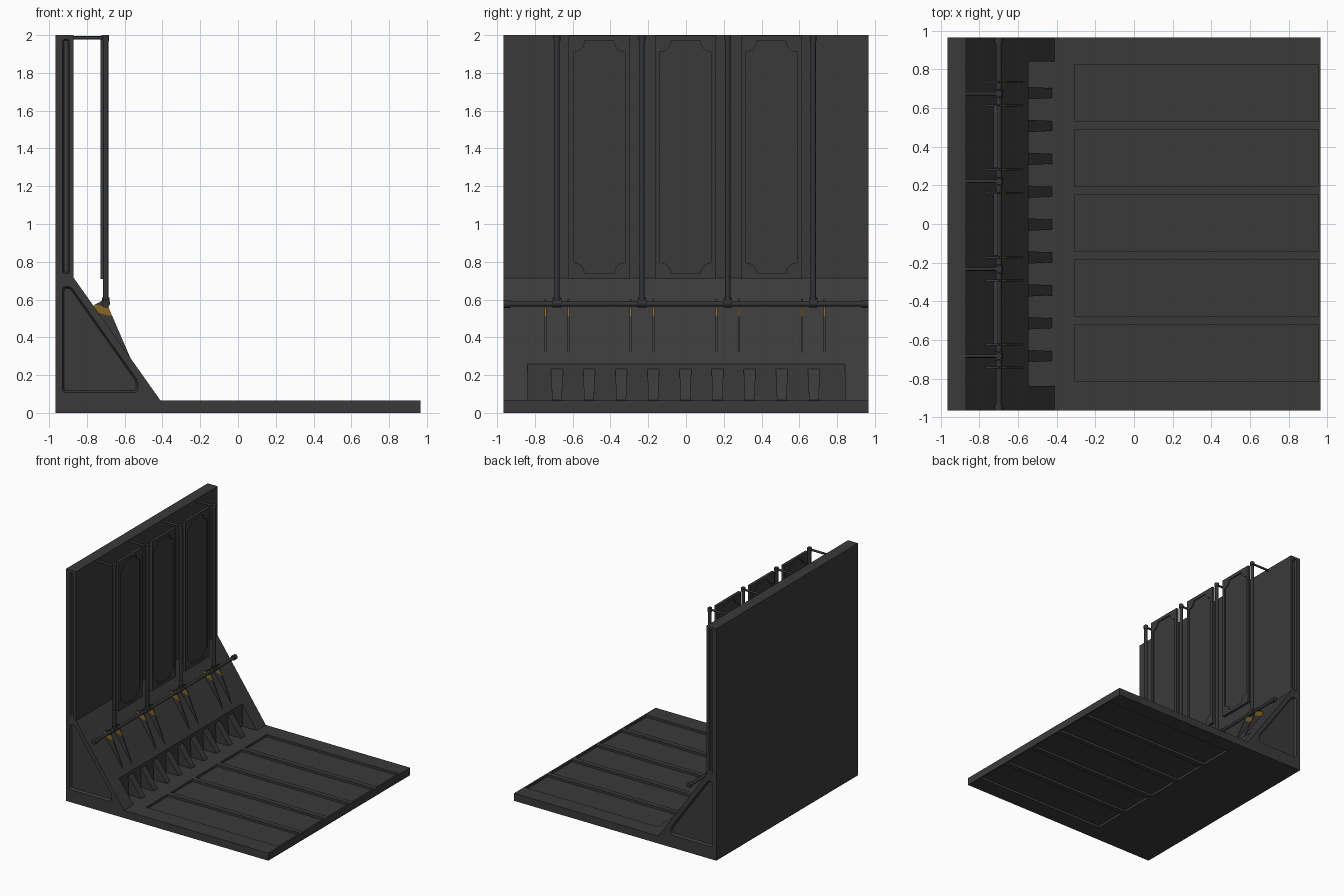
import bpy, bmesh, math
from mathutils import Vector

if "Cube" in bpy.data.objects:
    bpy.data.objects.remove(bpy.data.objects["Cube"])


def material(name, rgb):
    m = bpy.data.materials.new(name)
    m.diffuse_color = (*rgb, 1)
    m.use_nodes = True
    m.node_tree.nodes["Principled BSDF"].inputs["Base Color"].default_value = m.diffuse_color
    return m


GREY = material("dark_grey", (0.042, 0.042, 0.042))
PIPE = material("pipe_grey", (0.033, 0.034, 0.036))
YELLOW = material("amber_yellow", (0.25, 0.14, 0.015))


def finish(name, bm, mats):
    bmesh.ops.recalc_face_normals(bm, faces=bm.faces[:])
    me = bpy.data.meshes.new(name)
    bm.to_mesh(me)
    bm.free()
    ob = bpy.data.objects.new(name, me)
    bpy.context.collection.objects.link(ob)
    for m in mats:
        me.materials.append(m)
    return ob


def add_prism(bm, pts, axis, a, b, taper=None):
    """Extrude a 2D outline along an axis from a to b; taper=(inset, depth) on the end cap."""
    place = {'x': lambda p, t: (t, p[0], p[1]),
             'y': lambda p, t: (p[0], t, p[1]),
             'z': lambda p, t: (p[0], p[1], t)}[axis]
    lo = [bm.verts.new(place(p, a)) for p in pts]
    hi = [bm.verts.new(place(p, b)) for p in pts]
    n = len(pts)
    faces = [bm.faces.new(lo), bm.faces.new(hi)]
    faces += [bm.faces.new((lo[i], lo[(i + 1) % n], hi[(i + 1) % n], hi[i])) for i in range(n)]
    bmesh.ops.recalc_face_normals(bm, faces=faces)
    if taper:
        bmesh.ops.inset_region(bm, faces=[faces[1]], thickness=taper[0], depth=taper[1],
                               use_even_offset=True)


def rect(x0, x1, y0, y1):
    return [(x0, y0), (x1, y0), (x1, y1), (x0, y1)]


def rounded(pts, r, n=4):
    """Round the corners of an outline."""
    out = []
    for i, p in enumerate(pts):
        p = Vector(p)
        a = p + (Vector(pts[i - 1]) - p).normalized() * r
        b = p + (Vector(pts[(i + 1) % len(pts)]) - p).normalized() * r
        for k in range(n + 1):
            t = k / n
            out.append(tuple(a * (1 - t) ** 2 + p * 2 * t * (1 - t) + b * t * t))
    return out


def cut(target, bm):
    """Subtract the solids in bm from target."""
    cutter = finish("cutter", bm, [GREY])
    cutter.hide_render = True
    mod = target.modifiers.new("cut", 'BOOLEAN')
    mod.object, mod.operation, mod.solver = cutter, 'DIFFERENCE', 'EXACT'
    bpy.context.view_layer.objects.active = target
    bpy.ops.object.modifier_apply(modifier=mod.name)
    bpy.data.objects.remove(cutter)


def add_rod(bm, p, q, r, n=12):
    p, q = Vector(p), Vector(q)
    d = q - p
    mat = d.to_track_quat('Z', 'Y').to_matrix().to_4x4()
    mat.translation = (p + q) / 2
    bmesh.ops.create_cone(bm, cap_ends=True, segments=n, radius1=r, radius2=r,
                          depth=d.length, matrix=mat)


def smooth(ob):
    bpy.ops.object.select_all(action='DESELECT')
    ob.select_set(True)
    bpy.context.view_layer.objects.active = ob
    bpy.ops.object.shade_smooth_by_angle(angle=math.radians(35))


H = 0.965       # half size of the footprint
FLOOR = 0.065   # floor thickness

# Body: floor slab, sloped foot and back wall in one profile
bm = bmesh.new()
add_prism(bm, [(-H, 0), (H, 0), (H, FLOOR), (-0.41, FLOOR), (-0.87, 0.715), (-0.87, 2), (-H, 2)],
          'y', -H, H)
body = finish("wall_and_floor", bm, [GREY])

# Long niche in the foot of the slope
bm = bmesh.new()
add_prism(bm, rect(-0.547, -0.35, FLOOR, 0.4), 'y', -0.838, 0.841)
cut(body, bm)

# Five recessed floor panels, above and below
bm = bmesh.new()
for i in range(5):
    yc = 0.005 + (i - 2) * 0.336
    outline = rect(-0.306, 0.951, yc - 0.147, yc + 0.147)
    add_prism(bm, outline, 'z', FLOOR - 0.02, 0.2)
    add_prism(bm, outline, 'z', -0.1, 0.02)
cut(body, bm)

# Recessed triangle and upright slot on both ends
bm = bmesh.new()
triangle = rounded([(-0.93, 0.108), (-0.93, 0.67), (-0.885, 0.67), (-0.53, 0.17), (-0.53, 0.108)], 0.022)
slot = rounded(rect(-0.928, -0.893, 0.738, 1.978), 0.012)
for s in (-1, 1):
    for outline, inset in ((triangle, 0.01), (slot, 0.007)):
        add_prism(bm, outline, 'y', s * 1.1, s * (H - 0.001), taper=(inset, 0.019))
cut(body, bm)

# Nine wedge teeth in the niche
bm = bmesh.new()
for i in range(9):
    yc = -0.003 + (i - 4) * 0.17
    add_prism(bm, [(-0.56, FLOOR - 0.005), (-0.425, FLOOR - 0.005), (-0.425, FLOOR + 0.003),
                   (-0.545, 0.232), (-0.56, 0.232)], 'y', yc - 0.032, yc + 0.032)
    for v in bm.verts:
        if v.co.z < 0.1 and abs(v.co.y - yc) < 0.04:
            v.co.y = yc + (v.co.y - yc) * 0.8
finish("slope_teeth", bm, [GREY])

PX, PZ = -0.70, 0.577                          # axis of the long pipe
PIPES = [-0.683, -0.233, 0.221, 0.674]         # y of the uprights

# Pipes
bm = bmesh.new()
add_rod(bm, (PX, -H, PZ), (PX, H, PZ), 0.014)
for y in PIPES:
    add_rod(bm, (PX, y, PZ), (PX, y, 1.99), 0.014)
    add_rod(bm, (-0.88, y, 1.985), (PX, y, 1.985), 0.009)
smooth(finish("pipes", bm, [PIPE]))

# Pipe joints and end caps
bm = bmesh.new()
for y in PIPES:
    add_rod(bm, (PX, y - 0.023, PZ + 0.005), (PX, y + 0.023, PZ + 0.005), 0.023)
    add_rod(bm, (PX, y, PZ), (PX, y, PZ + 0.035), 0.02)
    add_rod(bm, (PX, y, 1.968), (PX, y, 2.0), 0.018)
for s in (-1, 1):
    add_rod(bm, (PX, s * 0.93, PZ), (PX, s * H, PZ), 0.021)
smooth(finish("pipe_joints", bm, [PIPE]))

# Three hanging panels with a notched inset on both faces
w, h, r = 0.135, 0.615, 0.058
for name, yc in (("left", -0.459), ("middle", -0.002), ("right", 0.452)):
    bm = bmesh.new()
    add_prism(bm, rect(yc - 0.162, yc + 0.162, 0.71, 1.998), 'x', -0.727, -0.703)
    panel = finish("hanging_panel_" + name, bm, [GREY])
    outline = []
    for k, (sy, sz) in enumerate(((1, 1), (-1, 1), (-1, -1), (1, -1))):
        for j in range(5):
            a = math.pi * (1.5 + k / 2 - j / 8)   # concave corner
            outline.append((yc + sy * w + r * math.cos(a), 1.353 + sz * h + r * math.sin(a)))
    bm = bmesh.new()
    add_prism(bm, outline, 'x', -0.711, -0.6)
    add_prism(bm, outline, 'x', -0.8, -0.719)
    cut(panel, bm)

# Striped brackets: thin fins beside each upright
bm = bmesh.new()
for y in PIPES:
    for off in (-0.06, 0.06):
        add_prism(bm, [(-0.765, 0.56), (-0.76, 0.572), (-0.70, 0.604), (-0.682, 0.55),
                       (-0.567, 0.285), (-0.58, 0.285)], 'y', y + off - 0.005, y + off + 0.005)
for z in (0.435, 0.385, 0.345):
    bmesh.ops.bisect_plane(bm, geom=bm.verts[:] + bm.edges[:] + bm.faces[:],
                           plane_co=(0, 0, z), plane_no=(0.25, 0, 1))
for f in bm.faces:
    c = f.calc_center_median()
    z = c.z + 0.25 * c.x
    f.material_index = 0 if z > 0.435 or 0.345 < z < 0.385 else 1
finish("striped_brackets", bm, [YELLOW, GREY])
